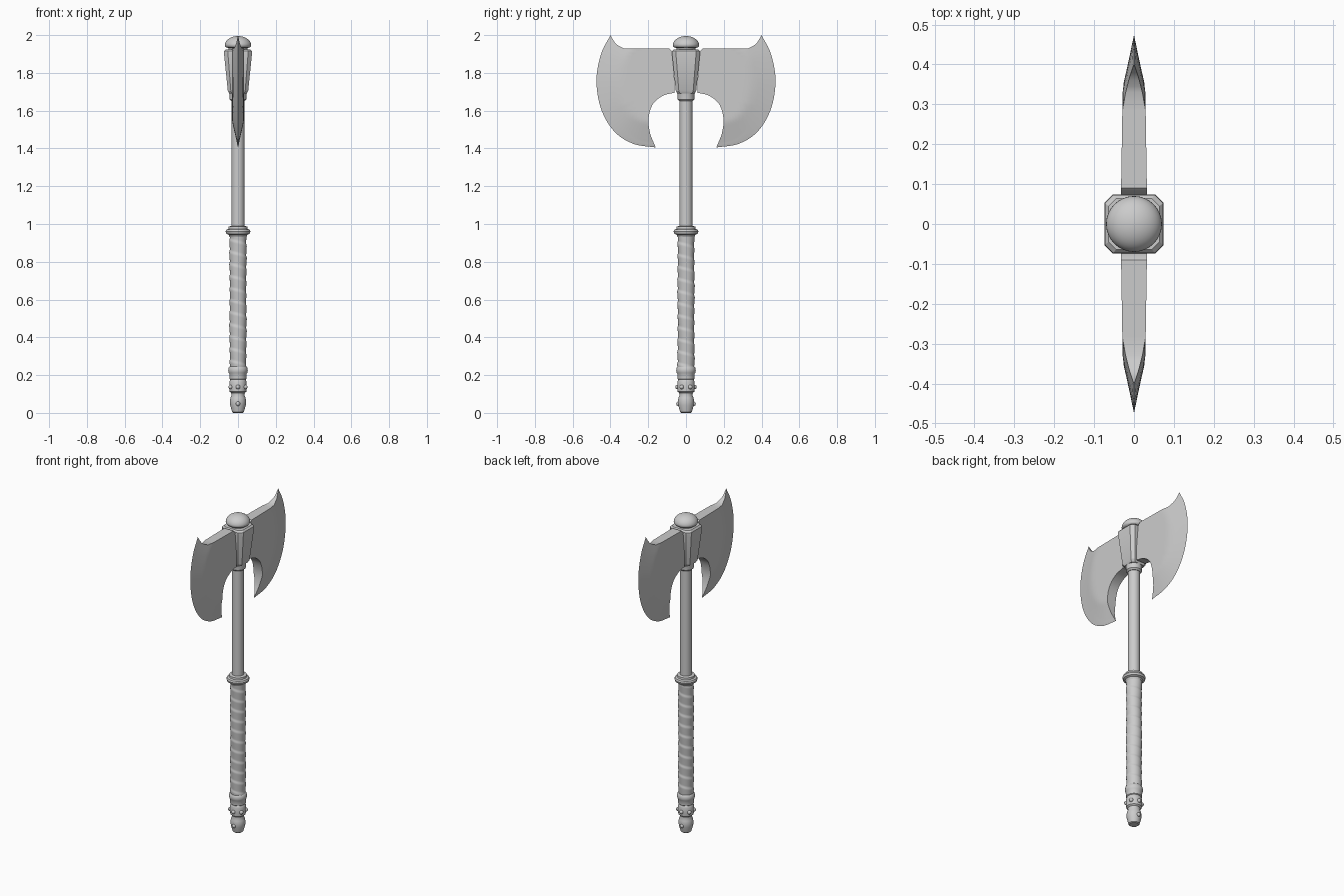
import bpy, bmesh, math
from mathutils import Vector

cube = bpy.data.objects.get("Cube")
if cube:
    bpy.data.objects.remove(cube)

grey = bpy.data.materials.new("plain_grey")
grey.use_nodes = True
COLOUR = (0.6, 0.6, 0.6, 1)
grey.diffuse_color = COLOUR
grey.node_tree.nodes["Principled BSDF"].inputs["Base Color"].default_value = COLOUR


def finish(bm, name, angle=35):
    """Turn a bmesh into a named, shaded object."""
    bmesh.ops.remove_doubles(bm, verts=bm.verts, dist=1e-5)
    bmesh.ops.recalc_face_normals(bm, faces=bm.faces)
    mesh = bpy.data.meshes.new(name)
    bm.to_mesh(mesh)
    bm.free()
    mesh.materials.append(grey)
    obj = bpy.data.objects.new(name, mesh)
    bpy.context.collection.objects.link(obj)
    bpy.ops.object.select_all(action='DESELECT')
    obj.select_set(True)
    bpy.context.view_layer.objects.active = obj
    bpy.ops.object.shade_smooth_by_angle(angle=math.radians(angle))
    return obj


def loft(name, rings, angle=35):
    """Skin a stack of closed rings and cap both ends."""
    bm = bmesh.new()
    loops = [[bm.verts.new(p) for p in ring] for ring in rings]
    n = len(loops[0])
    for low, high in zip(loops, loops[1:]):
        for i in range(n):
            j = (i + 1) % n
            bm.faces.new((low[i], low[j], high[j], high[i]))
    bm.faces.new(loops[0])
    bm.faces.new(loops[-1])
    return finish(bm, name, angle)


def circle(r, z, n=32):
    turns = [math.tau * i / n for i in range(n)]
    return [(r * math.cos(a), r * math.sin(a), z) for a in turns]


def lathe(name, profile, angle=35):
    return loft(name, [circle(r, z) for r, z in profile], angle)


def chamfered_square(h, c, z):
    k = h - c
    return [(h, -k, z), (h, k, z), (k, h, z), (-k, h, z),
            (-h, k, z), (-h, -k, z), (-k, -h, z), (k, -h, z)]


def curve(points, count):
    """Sample a smooth curve through points, evenly by length."""
    pts = [Vector(p) for p in points]
    ext = [2 * pts[0] - pts[1]] + pts + [2 * pts[-1] - pts[-2]]
    fine = []
    for a, b, c, d in zip(ext, ext[1:], ext[2:], ext[3:]):
        for s in range(20):
            t = s / 20
            fine.append(b + (c - a) * t / 2 + (a * 2 - b * 5 + c * 4 - d) * t * t / 2
                        + (b * 3 - a - c * 3 + d) * t ** 3 / 2)
    fine.append(pts[-1])
    lengths = [0]
    for p, q in zip(fine, fine[1:]):
        lengths.append(lengths[-1] + (q - p).length)
    out, k = [], 0
    for i in range(count + 1):
        goal = lengths[-1] * i / count
        while k < len(fine) - 2 and lengths[k + 1] < goal:
            k += 1
        f = (goal - lengths[k]) / (lengths[k + 1] - lengths[k])
        out.append(fine[k].lerp(fine[k + 1], f))
    return out


# Shaft, collar and domed cap
lathe("shaft", [(0.034, 0.95), (0.034, 1.94)])
lathe("collar", [(0.036, 1.65), (0.045, 1.66), (0.046, 1.69), (0.05, 1.71)])
dome = [(0.07 * math.cos(a), 1.945 + 0.05 * math.sin(a))
        for a in (math.pi / 2 * i / 10 for i in range(10))]
lathe("cap", [(0.05, 1.91), (0.05, 1.932), (0.064, 1.935)] + dome + [(0.002, 1.995)], 50)

# Tapered socket with chamfered corners
loft("socket", [chamfered_square(h, c, z) for h, c, z in (
    (0.046, 0.014, 1.69), (0.054, 0.016, 1.705), (0.074, 0.021, 1.9),
    (0.073, 0.021, 1.915), (0.064, 0.019, 1.925))], 25)

# Guard ring and lower binding ring
lathe("guard_ring", [(0.044, 0.93), (0.05, 0.943), (0.062, 0.948), (0.066, 0.96),
                     (0.062, 0.97), (0.051, 0.974), (0.05, 0.986), (0.034, 0.99)])
lathe("binding_ring", [(0.04, 0.175), (0.045, 0.18), (0.045, 0.205), (0.049, 0.212),
                       (0.052, 0.225), (0.049, 0.24), (0.044, 0.246)])

# Grip with a spiral wrap
rings = []
for i in range(141):
    z = 0.235 + 0.7 * i / 140
    ring = []
    for j in range(32):
        a = math.tau * j / 32
        phase = (z / 0.064 + j / 32) % 1
        r = 0.042 + 0.005 * phase * min(1, (1 - phase) * 5)
        r += 0.001 * math.sin(2 * a + z * 17)
        ring.append((r * math.cos(a), r * math.sin(a), z))
    rings.append(ring)
loft("grip", rings, 60)

# Pommel with studs
lathe("pommel", [(0.026, 0), (0.031, 0.004), (0.041, 0.04), (0.043, 0.06), (0.04, 0.08),
                 (0.034, 0.095), (0.036, 0.105), (0.044, 0.112), (0.046, 0.135),
                 (0.045, 0.165), (0.041, 0.176), (0.036, 0.18)])


def stud(name, turn, r, z):
    bm = bmesh.new()
    bmesh.ops.create_uvsphere(bm, u_segments=12, v_segments=8, radius=0.012)
    bmesh.ops.translate(bm, verts=bm.verts, vec=(r * math.sin(turn), -r * math.cos(turn), z))
    finish(bm, name, 60)


for i in range(6):
    stud("upper_stud", math.tau * i / 6, 0.045, 0.137)
for i in range(2):
    stud("lower_stud", math.pi * i, 0.04, 0.048)

# Blades: rows run from the back outline to the cutting edge
TOP_TIP, LOW_TIP = (0.4, 2.0), (0.16, 1.405)
back = curve([TOP_TIP, (0.372, 1.955), (0.33, 1.93)], 6)
back += curve([(0.33, 1.93), (0.09, 1.93)], 5)[1:]
back += curve([(0.09, 1.93), (0.076, 1.915), (0.065, 1.88)], 3)[1:]
back += curve([(0.065, 1.88), (0.06, 1.695)], 8)[1:]
back += curve([(0.06, 1.695), (0.12, 1.68), (0.175, 1.635), (0.198, 1.56),
               (0.19, 1.48), LOW_TIP], 24)[1:]
edge = curve([TOP_TIP, (0.45, 1.9), (0.474, 1.76), (0.45, 1.61), (0.38, 1.49),
              (0.28, 1.425), LOW_TIP], len(back) - 1)
BEVEL, COLUMNS = 0.13, 14


def half_thickness(p):
    gap = min((p - e).length for e in edge)
    return (0.0325 - 0.016 * max(0, p.x - 0.08)) * min(1, gap / BEVEL)


def blade(name, side):
    bm = bmesh.new()
    grids = {s: [] for s in (1, -1)}
    for b, e in zip(back, edge):
        points = [b.lerp(e, k / COLUMNS) for k in range(COLUMNS + 1)]
        for s, grid in grids.items():
            grid.append([bm.verts.new((s * half_thickness(p), side * p.x, p.y))
                         for p in points])
    for i in range(len(back) - 1):
        for grid in grids.values():
            for k in range(COLUMNS):
                bm.faces.new((grid[i][k], grid[i][k + 1], grid[i + 1][k + 1], grid[i + 1][k]))
        # Wall along the back outline
        near, far = grids[1], grids[-1]
        bm.faces.new((near[i][0], near[i + 1][0], far[i + 1][0], far[i][0]))
    bmesh.ops.dissolve_degenerate(bm, dist=1e-5, edges=bm.edges)
    finish(bm, name, 30)


blade("back_blade", 1)
blade("front_blade", -1)
